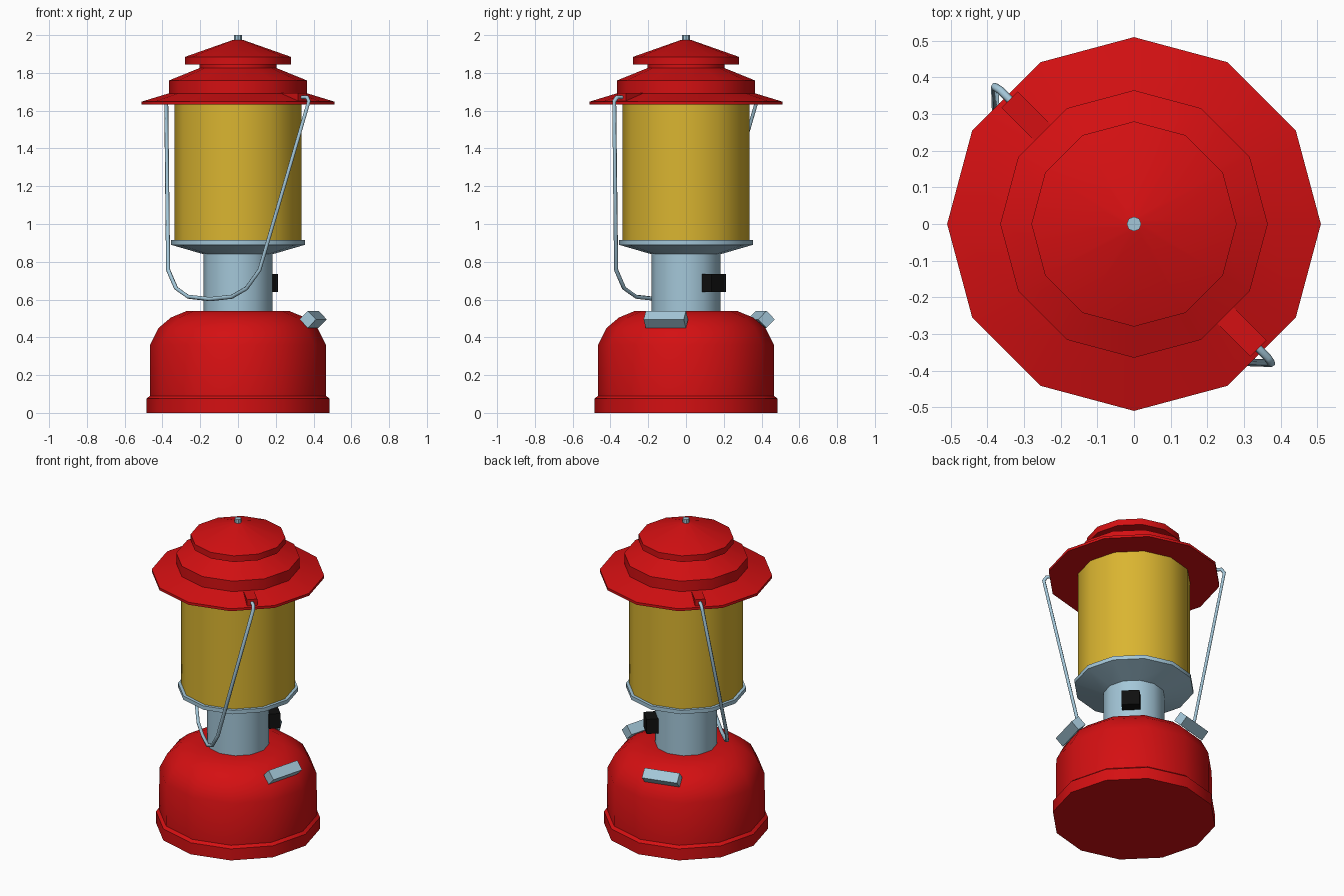
import bpy, bmesh, math
from mathutils import Matrix, Vector

if "Cube" in bpy.data.objects:
    bpy.data.objects.remove(bpy.data.objects["Cube"])


def material(name, rgb):
    m = bpy.data.materials.new(name)
    m.diffuse_color = (*rgb, 1)
    m.use_nodes = True
    m.node_tree.nodes["Principled BSDF"].inputs["Base Color"].default_value = m.diffuse_color
    return m


RED = material("red enamel", (0.66, 0.005, 0.006))
STEEL = material("pale blue metal", (0.37, 0.57, 0.69))
AMBER = material("amber glass", (0.70, 0.46, 0.03))
BLACK = material("black knob", (0.005, 0.005, 0.005))


def finish(bm, name, mat, smooth=True):
    bmesh.ops.recalc_face_normals(bm, faces=bm.faces)
    me = bpy.data.meshes.new(name)
    bm.to_mesh(me)
    bm.free()
    me.materials.append(mat)
    ob = bpy.data.objects.new(name, me)
    bpy.context.collection.objects.link(ob)
    if smooth:
        bpy.ops.object.select_all(action='DESELECT')
        ob.select_set(True)
        bpy.context.view_layer.objects.active = ob
        bpy.ops.object.shade_smooth_by_angle(angle=math.radians(40))
    return ob


def lathe(name, profile, mat, sides=12):
    """Spin (radius, height) points round z and cap both ends."""
    bm = bmesh.new()
    rings = [[bm.verts.new((r * math.cos(2 * math.pi * i / sides),
                            r * math.sin(2 * math.pi * i / sides), z))
              for i in range(sides)] for r, z in profile]
    for a, b in zip(rings, rings[1:]):
        for i in range(sides):
            j = (i + 1) % sides
            bm.faces.new((a[i], a[j], b[j], b[i]))
    bm.faces.new(rings[0])
    bm.faces.new(rings[-1])
    return finish(bm, name, mat)


def radial_box(name, angle, radius, z, size, mat, tilt=0):
    """Box of size (radial, tangential, height) at an angle round the lantern."""
    bm = bmesh.new()
    bmesh.ops.create_cube(bm, size=1)
    bm.transform(Matrix.Rotation(math.radians(angle), 4, 'Z')
                 @ Matrix.Translation((radius, 0, z))
                 @ Matrix.Rotation(math.radians(tilt), 4, 'Y')
                 @ Matrix.Diagonal((*size, 1)))
    return finish(bm, name, mat, smooth=False)


# Fuel tank with foot rim and rounded shoulder
lathe("fuel_tank", [(0.485, 0), (0.485, 0.075), (0.467, 0.09), (0.465, 0.36),
                    (0.42, 0.45), (0.355, 0.505), (0.27, 0.54), (0.15, 0.54)], RED)

# Burner column flaring into the glass tray
lathe("burner_column", [(0.183, 0.53), (0.183, 0.84), (0.355, 0.89),
                        (0.355, 0.915), (0.30, 0.915)], STEEL)

# Glass globe
lathe("glass_globe", [(0.336, 0.905), (0.336, 1.64)], AMBER)

# Hood: brim, raised crown and narrow neck
lathe("hood", [(0.33, 1.632), (0.51, 1.632), (0.51, 1.648), (0.365, 1.692),
               (0.365, 1.76), (0.205, 1.825), (0.205, 1.85)], RED)

# Chimney cap and top nut
lathe("chimney_cap", [(0.28, 1.845), (0.28, 1.885), (0.025, 1.975)], RED)
lathe("top_nut", [(0.02, 1.96), (0.02, 2.0)], STEEL, 8)

# Control knob and the two tank fittings either side of it
radial_box("control_knob", 45, 0.21, 0.688, (0.07, 0.107, 0.095), BLACK)
for angle, name in ((-15, "filler_fitting"), (105, "pump_fitting")):
    radial_box(name, angle, 0.412, 0.495, (0.064, 0.22, 0.064), STEEL, 45)

# Ears on the brim that hold the handle
for angle, name in ((-45, "handle_ear_right"), (135, "handle_ear_left")):
    radial_box(name, angle, 0.415, 1.67, (0.13, 0.062, 0.045), RED)

# Wire handle: half the path, then mirrored across the x = y plane
half = [(0.31, -0.31, 1.67), (0.365, -0.365, 1.672), (0.375, -0.38, 1.65),
        (0.114, -0.37, 0.757), (0.045, -0.328, 0.66),
        (-0.032, -0.264, 0.615), (-0.149, -0.149, 0.602)]
path = half + [(y, x, z) for x, y, z in reversed(half[:-1])]
curve = bpy.data.curves.new("handle_path", 'CURVE')
curve.dimensions = '3D'
curve.bevel_depth = 0.011
curve.bevel_resolution = 1
curve.use_fill_caps = True
spline = curve.splines.new('POLY')
spline.points.add(len(path) - 1)
for p, co in zip(spline.points, path):
    p.co = (*co, 1)
curve.materials.append(STEEL)
handle = bpy.data.objects.new("wire_handle", curve)
bpy.context.collection.objects.link(handle)
bpy.ops.object.select_all(action='DESELECT')
handle.select_set(True)
bpy.context.view_layer.objects.active = handle
bpy.ops.object.convert(target='MESH')
bpy.ops.object.shade_smooth_by_angle(angle=math.radians(65))
